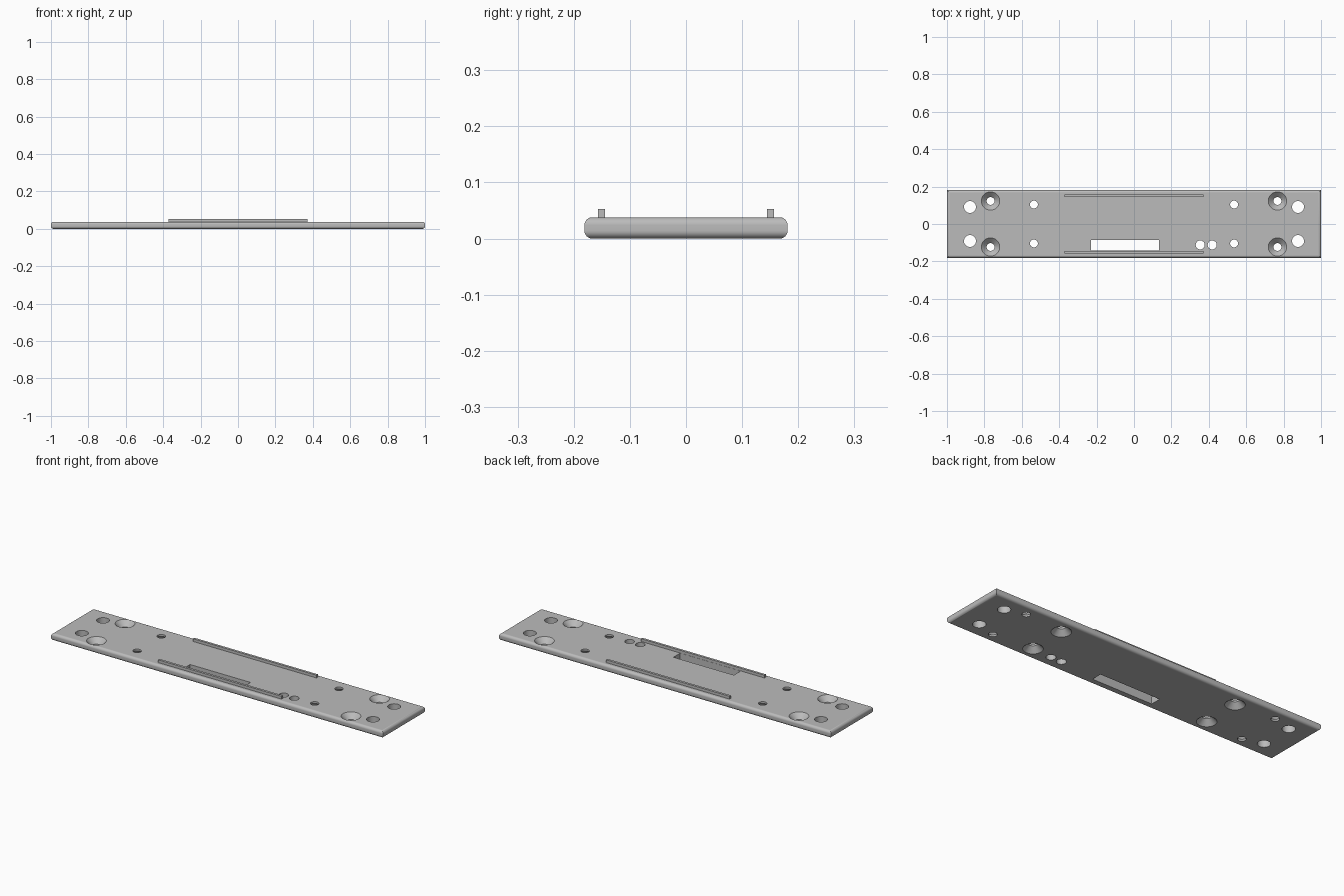
import bpy, bmesh
from math import radians, cos, sin, tau

if "Cube" in bpy.data.objects:
    bpy.data.objects.remove(bpy.data.objects["Cube"])

THICK, HALF_W, FILLET = 0.038, 0.181, 0.014

grey = bpy.data.materials.new("satin grey")
grey.use_nodes = True
colour = (0.5, 0.5, 0.5, 1)
grey.diffuse_color = colour
grey.node_tree.nodes["Principled BSDF"].inputs["Base Color"].default_value = colour


def finish(bm, name):
    bmesh.ops.recalc_face_normals(bm, faces=bm.faces)
    mesh = bpy.data.meshes.new(name)
    bm.to_mesh(mesh)
    bm.free()
    mesh.materials.append(grey)
    obj = bpy.data.objects.new(name, mesh)
    bpy.context.collection.objects.link(obj)
    return obj


def add_box(bm, x, y, z):
    """Box from three (low, high) ranges."""
    verts = bmesh.ops.create_cube(bm, size=1)["verts"]
    for v in verts:
        for i, (low, high) in enumerate((x, y, z)):
            v.co[i] = high if v.co[i] > 0 else low


def add_turned(bm, x, y, profile, sides=48):
    """Closed solid turned about a vertical axis from (radius, z) points."""
    rings = [[bm.verts.new((x + r * cos(tau * i / sides), y + r * sin(tau * i / sides), z))
              for i in range(sides)] for r, z in profile]
    for a, b in zip(rings, rings[1:]):
        for i in range(sides):
            j = (i + 1) % sides
            bm.faces.new((a[i], a[j], b[j], b[i]))
    bm.faces.new(rings[0])
    bm.faces.new(rings[-1])


# Plate with rounded top and bottom edges, square corners in plan
bm = bmesh.new()
add_box(bm, (-1, 1), (-HALF_W, HALF_W), (0, THICK))
rim = [e for e in bm.edges if abs(e.verts[0].co.z - e.verts[1].co.z) < 1e-5]
bmesh.ops.bevel(bm, geom=rim, offset=FILLET, segments=6, profile=0.5, affect='EDGES')
plate = finish(bm, "base_plate")

# Hole shapes, each running right through the plate
LOW, HIGH = -0.02, THICK + 0.02


def straight(r):
    return [(r, LOW), (r, HIGH)]


sink_top = [(0.021, LOW), (0.021, 0.01), (0.049, THICK), (0.049, HIGH)]
sink_bottom = [(r, THICK - z) for r, z in sink_top]

bm = bmesh.new()
for sx in (-1, 1):
    for sy in (-1, 1):
        add_turned(bm, sx * 0.877, sy * 0.091, straight(0.032))
        add_turned(bm, sx * 0.767, sy * 0.123, sink_top)
        add_turned(bm, sx * 0.535, sy * 0.104, sink_bottom)
for x in (0.354, 0.418):
    add_turned(bm, x, -0.112, straight(0.024))
add_box(bm, (-0.229, 0.135), (-0.143, -0.085), (LOW, HIGH))
cutter = finish(bm, "hole_cutter")
cutter.hide_render = True

# Cut the holes and slot, then smooth the rounded surfaces
cut = plate.modifiers.new("holes", 'BOOLEAN')
cut.operation = 'DIFFERENCE'
cut.solver = 'EXACT'
cut.object = cutter
for o in bpy.context.selected_objects:
    o.select_set(False)
bpy.context.view_layer.objects.active = plate
plate.select_set(True)
bpy.ops.object.modifier_apply(modifier=cut.name)
bpy.data.objects.remove(cutter)
bpy.ops.object.shade_smooth_by_angle(angle=radians(30))
weighted = plate.modifiers.new("flat_face_normals", 'WEIGHTED_NORMAL')
weighted.keep_sharp = True

# Thin guide rails along both long sides
for side, name in ((-1, "front_rail"), (1, "back_rail")):
    bm = bmesh.new()
    add_box(bm, (-0.372, 0.372), sorted((side * 0.144, side * 0.157)), (THICK - 0.003, 0.053))
    finish(bm, name)
